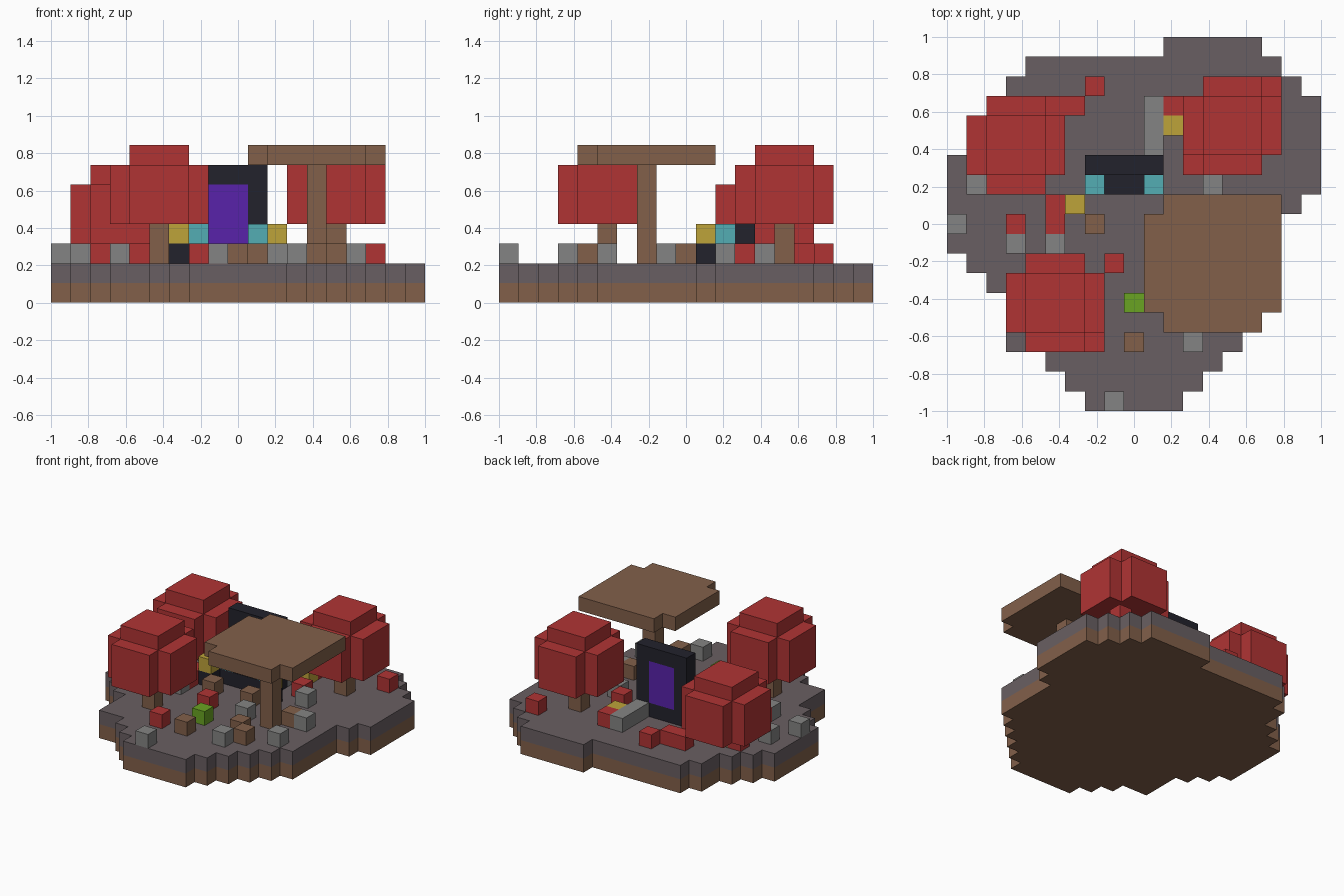
import bpy, bmesh
from mathutils import Vector

cube = bpy.data.objects.get("Cube")
if cube:
    bpy.data.objects.remove(cube, do_unlink=True)

CELLS = 19
UNIT = 2 / CELLS


def material(name, *rgb):
    colour = [((c / 255 + 0.055) / 1.055) ** 2.4 for c in rgb] + [1]
    mat = bpy.data.materials.new(name)
    mat.use_nodes = True
    mat.diffuse_color = colour
    mat.node_tree.nodes["Principled BSDF"].inputs["Base Color"].default_value = colour
    return mat


stone = material("dusky_stone", 105, 95, 98)
earth = material("brown_earth", 130, 96, 74)
red = material("red_leaf", 176, 52, 52)
grey = material("grey_rock", 132, 132, 131)
gold = material("gold", 190, 163, 58)
teal = material("teal", 84, 174, 180)
black = material("black_stone", 34, 34, 44)
purple = material("purple_glow", 88, 34, 170)
green = material("green_slime", 106, 164, 34)


def block(xs, ys, zs):
    """Cells in half-open index ranges."""
    return {(x, y, z) for x in range(*xs) for y in range(*ys) for z in range(*zs)}


def build(name, cells, mat):
    """Join grid cells into one shell, keeping only the outer faces."""
    bm = bmesh.new()
    corners = {}

    def vert(p):
        key = tuple(round(c) for c in p)
        if key not in corners:
            corners[key] = bm.verts.new((key[0] * UNIT - 1, key[1] * UNIT - 1, key[2] * UNIT))
        return corners[key]

    for cell in cells:
        for axis in range(3):
            for side in (0, 1):
                near = list(cell)
                near[axis] += 2 * side - 1
                if tuple(near) in cells:
                    continue
                u, v, base = Vector((0, 0, 0)), Vector((0, 0, 0)), Vector(cell)
                u[(axis + 1) % 3] = v[(axis + 2) % 3] = 1
                base[axis] += side
                ring = [base, base + u, base + u + v, base + v]
                bm.faces.new([vert(p) for p in (ring if side else ring[::-1])])
    bmesh.ops.dissolve_limit(bm, angle_limit=0.01, verts=bm.verts[:], edges=bm.edges[:])
    mesh = bpy.data.meshes.new(name)
    bm.to_mesh(mesh)
    bm.free()
    mesh.materials.append(mat)
    obj = bpy.data.objects.new(name, mesh)
    bpy.context.collection.objects.link(obj)
    return obj


# Floating island: start and end column of every row, front to back
SPANS = [(7, 12), (6, 13), (5, 14), (3, 15), (3, 16), (3, 17), (2, 17), (1, 17),
         (0, 17), (0, 17), (0, 18), (0, 19), (0, 19), (1, 19), (2, 19), (3, 19),
         (3, 18), (4, 17), (11, 16)]
for layer, (name, mat) in enumerate((("island_earth", earth), ("island_ground", stone))):
    cells = set()
    for row, span in enumerate(SPANS):
        cells |= block(span, (row, row + 1), (layer, layer + 1))
    build(name, cells, mat)


# Red trees: trunk, cross-shaped crown and a smaller cap
def tree(name, x, y, base):
    build(name + "_trunk", block((x, x + 1), (y, y + 1), (2, base)), earth)
    crown = block((x - 2, x + 3), (y - 1, y + 2), (base, base + 3))
    crown |= block((x - 1, x + 2), (y - 2, y + 3), (base, base + 3))
    crown |= block((x - 1, x + 2), (y - 1, y + 2), (base + 3, base + 4))
    build(name + "_crown", crown, red)


tree("front_tree", 5, 5, 4)
tree("back_right_tree", 3, 13, 3)
tree("back_left_tree", 14, 14, 4)

# Flat brown tree
build("flat_tree_trunk", block((13, 14), (7, 8), (2, 7)), earth)
build("flat_tree_top", block((11, 16), (4, 5), (7, 8)) | block((10, 17), (5, 10), (7, 8))
      | block((11, 17), (10, 11), (7, 8)), earth)

# Portal with frame, glow and step
glow = block((8, 10), (12, 13), (3, 6))
build("portal_frame", block((7, 11), (12, 13), (2, 7)) - glow, black)
build("portal_glow", glow, purple)
build("portal_step", block((7, 11), (11, 12), (2, 3)), black)
build("lamp_bases", {(6, 10, 2), (11, 10, 2)}, black)
build("gold_lamps", {(6, 10, 3), (11, 10, 3)}, gold)
build("teal_lamps", {(7, 11, 3), (10, 11, 3)}, teal)

# Loose blocks on the ground
SCATTER = {
    "grey_rocks": (grey, [(0, 9), (1, 11), (3, 8), (5, 8), (8, 0), (12, 3), (13, 11), (10, 13),
                          (10, 14), (10, 15), (15, 8), (15, 5), (11, 7)]),
    "red_blocks": (red, [(3, 9), (5, 9), (5, 10), (8, 7), (7, 16), (6, 15), (5, 15), (11, 15),
                         (16, 16), (12, 12), (7, 3), (2, 13), (4, 13)]),
    "brown_blocks": (earth, [(7, 9), (9, 3), (10, 9), (12, 5), (13, 4), (14, 8)]),
    "gold_block": (gold, [(11, 14)]),
    "green_block": (green, [(9, 5)]),
}
for name, (mat, spots) in SCATTER.items():
    build(name, {(x, y, 2) for x, y in spots}, mat)
